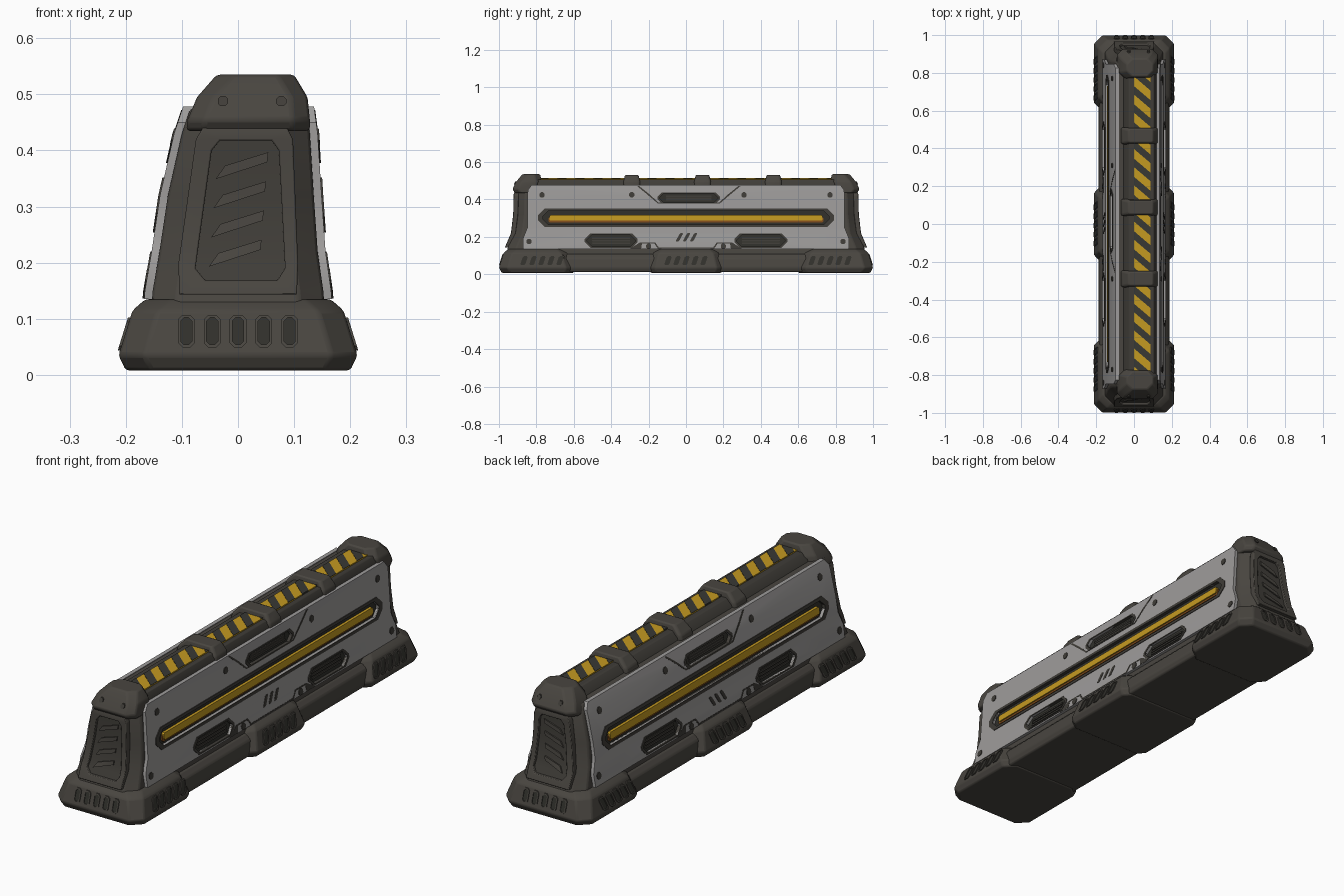
import bpy, bmesh, math

def material(name, r, g, b):
    m = bpy.data.materials.new(name)
    m.diffuse_color = (r, g, b, 1)
    return m

DARK = material("dark_metal", 0.066, 0.060, 0.051)
TRIM = material("trim_metal", 0.050, 0.046, 0.039)
VENT = material("vent_black", 0.030, 0.029, 0.024)
PANEL = material("panel_grey", 0.34, 0.33, 0.325)
YELLOW = material("warning_yellow", 0.55, 0.32, 0.015)
STRIPE = material("stripe_black", 0.040, 0.040, 0.034)
ORANGE = material("burnt_orange", 0.22, 0.075, 0.012)

# body section: z, left x, right x, half length
ROWS = [(0.09, -0.157, 0.157, 0.968), (0.15, -0.152, 0.152, 0.95),
        (0.22, -0.140, 0.142, 0.92), (0.32, -0.125, 0.135, 0.908),
        (0.43, -0.100, 0.128, 0.905), (0.475, -0.085, 0.122, 0.89)]
KNOTS = [r[0] for r in ROWS[1:-1]]

def at(z, col):
    for a, b in zip(ROWS, ROWS[1:]):
        if z <= b[0] or b is ROWS[-1]:
            t = (z - a[0]) / (b[0] - a[0])
            return a[col] + t * (b[col] - a[col])

def finish(name, bm, mat, bevel=0.0):
    bmesh.ops.recalc_face_normals(bm, faces=bm.faces)
    me = bpy.data.meshes.new(name)
    bm.to_mesh(me)
    bm.free()
    me.materials.append(mat)
    o = bpy.data.objects.new(name, me)
    bpy.context.collection.objects.link(o)
    if bevel:
        m = o.modifiers.new("bevel", 'BEVEL')
        m.width, m.segments = bevel, 2
        m.limit_method, m.angle_limit = 'ANGLE', math.radians(25)
    return o

def loft(name, mat, rows, c, bevel=0.006):
    """Stack of corner-cut rectangles: z, x0, x1, y0, y1."""
    bm = bmesh.new()
    rings = []
    for z, x0, x1, y0, y1 in rows:
        pts = [(x0 + c, y0), (x1 - c, y0), (x1, y0 + c), (x1, y1 - c),
               (x1 - c, y1), (x0 + c, y1), (x0, y1 - c), (x0, y0 + c)]
        rings.append([bm.verts.new((x, y, z)) for x, y in pts])
    for a, b in zip(rings, rings[1:]):
        for i in range(8):
            j = (i + 1) % 8
            bm.faces.new((a[i], a[j], b[j], b[i]))
    bm.faces.new(rings[0][::-1])
    bm.faces.new(rings[-1])
    return finish(name, bm, mat, bevel)

def plate(name, mat, outline, place, d0, d1, holes=(), bevel=0.0):
    """Flat outline with holes, laid on a surface from depth d0 to d1."""
    bm = bmesh.new()
    for loop in [outline, *holes]:
        vs = [bm.verts.new((u, v, 0)) for u, v in loop]
        for i, v in enumerate(vs):
            bm.edges.new((v, vs[(i + 1) % len(vs)]))
    bmesh.ops.triangle_fill(bm, use_beauty=True, edges=bm.edges[:], normal=(0, 0, 1))
    for k in KNOTS:
        bmesh.ops.bisect_plane(bm, geom=bm.verts[:] + bm.edges[:] + bm.faces[:],
                               plane_co=(0, k, 0), plane_no=(0, 1, 0))
    ext = bmesh.ops.extrude_face_region(bm, geom=bm.faces[:])
    for g in ext["geom"]:
        if isinstance(g, bmesh.types.BMVert):
            g.co.z = 1
    for v in bm.verts:
        v.co = place(v.co.x, v.co.y, d1 if v.co.z > 0.5 else d0)
    return finish(name, bm, mat, bevel)

def octa(u, v, hu, hv, c, lean=0.0):
    pts = [(-hu + c, -hv), (hu - c, -hv), (hu, -hv + c), (hu, hv - c),
           (hu - c, hv), (-hu + c, hv), (-hu, hv - c), (-hu, -hv + c)]
    return [(u + a + lean * b / hv, v + b) for a, b in pts]

# surfaces that plates are laid on
def side_place(s):
    return lambda u, v, d: (at(v, 1 if s < 0 else 2) + s * d, u, v)

def end_place(s):
    return lambda u, v, d: (u, s * (at(v, 3) + d), v)

def base_side(s):
    return lambda u, v, d: (s * (0.213 - 0.31 * (v - 0.035) + d), u, v)

def base_end(s):
    return lambda u, v, d: (u, s * (1.0 - 0.31 * (v - 0.035) + d), v)

def cap_end(s):
    return lambda u, v, d: (u, s * (0.925 - 0.5 * (v - 0.46) + d), v)

def top_place(u, v, d):
    return (u, v, 0.508 + d)

def slot(u, v, hu, hv, place, lean):
    plate("base_slot", VENT, octa(u, v, hu, hv, 0.006, lean), place, -0.002, 0.001)
    plate("base_slot_rim", DARK, octa(u, v, hu + 0.005, hv + 0.005, 0.008, lean), place,
          -0.002, 0.004, [octa(u, v, hu, hv, 0.006, lean)])

# core body and foot rail
loft("body_core", DARK, [(z, a, b, -y, y) for z, a, b, y in ROWS], 0.045)
loft("foot_rail", DARK, [(0.012, -0.18, 0.18, -0.9, 0.9), (0.035, -0.188, 0.188, -0.9, 0.9),
                         (0.085, -0.18, 0.18, -0.9, 0.9), (0.108, -0.16, 0.16, -0.9, 0.9)], 0.02)

# centre and end foot blocks
loft("foot_block_centre", DARK,
     [(0.008, -0.2, 0.2, -0.19, 0.19), (0.035, -0.213, 0.213, -0.195, 0.195),
      (0.115, -0.188, 0.188, -0.175, 0.175), (0.135, -0.165, 0.165, -0.155, 0.155)], 0.03)
for s in (-1, 1):
    rows = []
    for z, hx, yi, yo in ((0.008, 0.2, 0.60, 0.985), (0.035, 0.213, 0.595, 1.0),
                          (0.115, 0.188, 0.625, 0.975), (0.135, 0.165, 0.645, 0.95)):
        rows.append((z, -hx, hx, *sorted((s * yi, s * yo))))
    loft("foot_block_end", DARK, rows, 0.045)
    for i in range(5):
        slot(-0.092 + 0.046 * i, 0.078, 0.010, 0.024, base_end(s), 0.0)
        for c in (-0.77, 0, 0.77):
            slot(c + 0.048 * (i - 2), 0.073, 0.013, 0.024, base_side(s), 0.008)

# top beam, hazard stripes, straps, end caps
loft("top_beam", TRIM, [(0.45, -0.065, 0.122, -0.85, 0.85), (0.485, -0.05, 0.118, -0.85, 0.85),
                        (0.508, -0.025, 0.105, -0.85, 0.85)], 0.01, 0.004)
plate("hazard_strip", YELLOW, [(0, -0.8), (0.088, -0.8), (0.088, 0.8), (0, 0.8)],
      top_place, -0.002, 0.005)
for i in range(17):
    y = -0.77 + 0.096 * i
    plate("hazard_stripe", STRIPE, [(0, y + 0.015), (0.088, y - 0.06), (0.088, y - 0.015), (0, y + 0.06)],
          top_place, 0.0, 0.0065)
for y in (-0.29, 0.088, 0.467):
    loft("top_strap", DARK, [(0.455, -0.075, 0.128, y - 0.045, y + 0.045),
                             (0.495, -0.065, 0.124, y - 0.045, y + 0.045),
                             (0.531, -0.03, 0.1, y - 0.036, y + 0.036)], 0.008)
for s in (-1, 1):
    rows = []
    for z, x0, x1, yi, yo in ((0.435, -0.092, 0.128, 0.80, 0.915), (0.455, -0.09, 0.128, 0.775, 0.928),
                              (0.495, -0.073, 0.124, 0.77, 0.908), (0.535, -0.038, 0.1, 0.78, 0.875)):
        rows.append((z, x0, x1, *sorted((s * yi, s * yo))))
    loft("end_cap", DARK, rows, 0.03)
    for u in (-0.027, 0.077):
        plate("cap_bolt", TRIM, octa(u, 0.488, 0.009, 0.009, 0.005), cap_end(s), -0.004, 0.006)

# end hatch: frame, recess and slanted slats
HATCH = [(-0.105, 0.143), (0.105, 0.143), (0.107, 0.2), (0.098, 0.42), (0.085, 0.445),
         (-0.06, 0.445), (-0.075, 0.42), (-0.106, 0.2)]
HOLE = [(-0.058, 0.168), (0.07, 0.168), (0.084, 0.19), (0.073, 0.40), (0.06, 0.418),
        (-0.032, 0.418), (-0.047, 0.40), (-0.076, 0.19)]
for s in (-1, 1):
    plate("hatch_frame", DARK, HATCH, end_place(s), -0.01, 0.016, [HOLE], 0.004)
    plate("hatch_recess", TRIM, HOLE, end_place(s), -0.005, 0.003)
    for i in range(4):
        z, x = 0.205 + 0.052 * i, 0.004 * i
        plate("hatch_slat", DARK, [(x - 0.052, z - 0.012), (x + 0.04, z + 0.018), (x + 0.042, z + 0.036),
                                   (x - 0.035, z + 0.012)], end_place(s), 0, 0.009)

# side armour panels with cut-out light slot and vents
OUT = [(-0.87, 0.135), (0.87, 0.135), (0.872, 0.19), (0.848, 0.25), (0.846, 0.45),
       (0.825, 0.478), (-0.825, 0.478), (-0.846, 0.45), (-0.848, 0.25), (-0.872, 0.19)]
VENTS = [(-0.4, 0.18, 0.13, 0.032), (0.4, 0.18, 0.13, 0.032), (0.015, 0.408, 0.155, 0.024)]
BOLTS = [(0.77, 0.425), (-0.77, 0.425), (0.84, 0.175), (-0.84, 0.175), (0.31, 0.425),
         (-0.29, 0.425), (0.2, 0.15), (-0.2, 0.15)]
for s in (-1, 1):
    p = side_place(s)
    light = octa(0, 0.303, 0.765, 0.036, 0.028)
    cuts = [octa(*v, v[3] * 0.9) for v in VENTS]
    plate("side_panel", PANEL, OUT, p, -0.004, 0.014, [light] + cuts)
    plate("light_slot_rim", TRIM, octa(0, 0.303, 0.79, 0.049, 0.035), p, 0, 0.017, [light])
    plate("light_slot_floor", VENT, light, p, -0.004, 0.002)
    plate("light_glow", ORANGE, octa(0, 0.292, 0.735, 0.014, 0.006), p, 0, 0.008)
    plate("light_bar", YELLOW, octa(0, 0.302, 0.73, 0.015, 0.006), p, 0, 0.014)
    for v, cut in zip(VENTS, cuts):
        plate("vent_floor", VENT, cut, p, -0.004, 0.002)
        plate("vent_rim", TRIM, octa(v[0], v[1], v[2] + 0.012, v[3] + 0.006, v[3] * 0.95),
              p, 0, 0.0165, [cut])
        for k in (-0.4, 0.0, 0.4):
            plate("vent_louvre", TRIM, octa(v[0], v[1] + k * v[3], v[2] * 0.78, 0.004, 0.001), p, 0, 0.006)
    for u, v in BOLTS:
        plate("panel_bolt", TRIM, octa(u, v, 0.014, 0.014, 0.008), p, 0.01, 0.017)
    for u in (-0.035, 0.003, 0.041):
        plate("panel_notch", TRIM, octa(u, 0.198, 0.009, 0.022, 0.004, 0.012), p, 0.01, 0.0155)
    # seam lines round the top vent and above the centre foot
    plate("upper_seam", TRIM, [(-0.262, 0.472), (-0.205, 0.425), (-0.15, 0.378), (0.18, 0.378), (0.235, 0.425),
                               (0.292, 0.472), (0.28, 0.472), (0.228, 0.43), (0.176, 0.383), (-0.146, 0.383),
                               (-0.198, 0.43), (-0.25, 0.472)], p, 0.01, 0.0152)
    plate("lower_seam", TRIM, [(-0.3, 0.137), (-0.24, 0.137), (-0.235, 0.165), (-0.17, 0.165), (-0.15, 0.137),
                               (0.15, 0.137), (0.17, 0.165), (0.235, 0.165), (0.24, 0.137), (0.3, 0.137),
                               (0.245, 0.171), (0.165, 0.171), (0.145, 0.143), (-0.145, 0.143),
                               (-0.165, 0.171), (-0.245, 0.171)], p, 0.01, 0.015)

# smooth the soft edges, keep hard ones sharp
bpy.ops.object.select_all(action='SELECT')
bpy.context.view_layer.objects.active = bpy.context.selected_objects[0]
bpy.ops.object.shade_smooth_by_angle(angle=math.radians(28))
